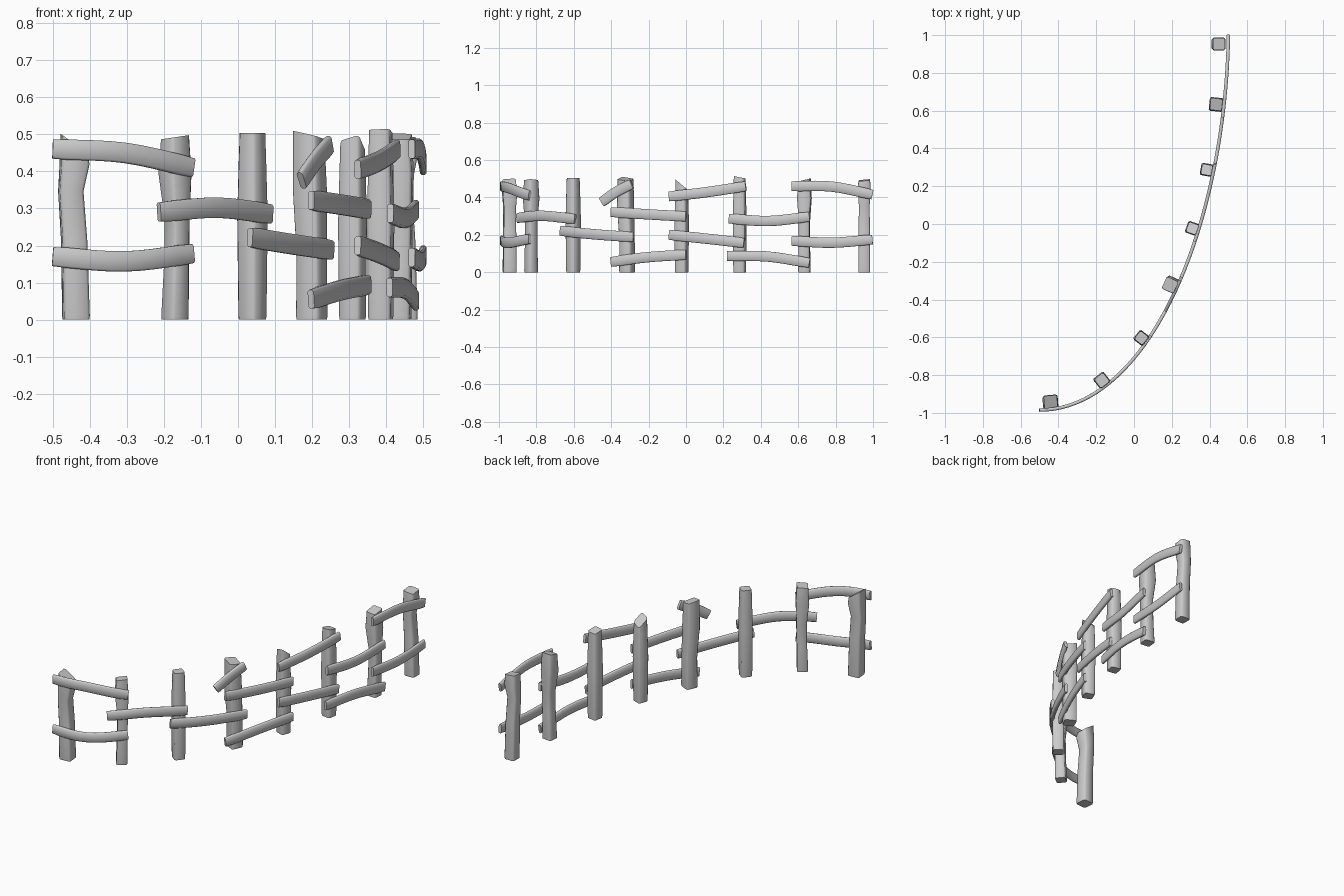
import bpy, bmesh, math
from mathutils import Vector

if "Cube" in bpy.data.objects:
    bpy.data.objects.remove(bpy.data.objects["Cube"])


def section(a, b, c):
    """Chamfered rectangle with half sizes a, b and chamfer c."""
    return [(a, -b + c), (a, b - c), (a - c, b), (-a + c, b),
            (-a, b - c), (-a, -b + c), (-a + c, -b), (a - c, -b)]


def loft(name, rings):
    bm = bmesh.new()
    vs = [[bm.verts.new(p) for p in r] for r in rings]
    n = len(rings[0])
    for r, s in zip(vs, vs[1:]):
        for i in range(n):
            j = (i + 1) % n
            bm.faces.new((r[i], r[j], s[j], s[i]))
    bm.faces.new(vs[0][::-1])
    bm.faces.new(vs[-1])
    bmesh.ops.recalc_face_normals(bm, faces=bm.faces)
    me = bpy.data.meshes.new(name)
    bm.to_mesh(me)
    bm.free()
    ob = bpy.data.objects.new(name, me)
    bpy.context.collection.objects.link(ob)
    bpy.ops.object.select_all(action='DESELECT')
    ob.select_set(True)
    bpy.context.view_layer.objects.active = ob
    bpy.ops.object.shade_smooth_by_angle(angle=math.radians(50))


def fence_point(t):
    """Point of the curved fence line at angle t."""
    x = -0.5 + math.cos(t) - 0.017 * math.sin(2 * t) * math.cos(t)
    return Vector((x, 1 - 1.985 * math.sin(t), 0))


def spline(vals, u):
    """Catmull-Rom through evenly spaced values."""
    n = len(vals) - 1
    i = min(int(u * n), n - 1)
    f = u * n - i
    p1, p2 = vals[i], vals[i + 1]
    p0 = vals[i - 1] if i > 0 else 2 * p1 - p2
    p3 = vals[i + 2] if i + 2 <= n else 2 * p2 - p1
    return 0.5 * (2 * p1 + (p2 - p0) * f + (2 * p0 - 5 * p1 + 4 * p2 - p3) * f ** 2
                  + (3 * p1 - p0 - 3 * p2 + p3) * f ** 3)


def rail(k, y0, y1, zs, h=0.055, steps=10):
    t0, t1 = (math.asin(min(1, (1 - y) / 1.985)) for y in (y0, y1))
    pts = []
    for i in range(steps + 1):
        u = i / steps
        p = fence_point(t0 + (t1 - t0) * u)
        p.z = spline(zs, u)
        pts.append(p)
    rings = []
    for i, p in enumerate(pts):
        d = (pts[min(i + 1, steps)] - pts[max(i - 1, 0)]).normalized()
        side = d.cross(Vector((0, 0, 1))).normalized()
        up = side.cross(d)
        half = h / 2 * (0.93 if i in (0, steps) else 1)
        rings.append([p + side * a + up * b for a, b in section(0.009, half, 0.005)])
    loft(f"rail_{k}", rings)


def post(k, x, y, ang, w, top, tilt, levels):
    """levels: (height fraction, dx, dy, width scale)"""
    ca, sa = math.cos(math.radians(ang)), math.sin(math.radians(ang))
    rings = []
    for f, dx, dy, s in levels:
        ring = []
        for a, b in section(w / 2 * s, w / 2 * s, 0.007):
            ox, oy = a * ca - b * sa, a * sa + b * ca
            z = f * top + (tilt[0] * ox + tilt[1] * oy if f == 1 else 0)
            ring.append(Vector((x + dx + ox, y + dy + oy, z)))
        rings.append(ring)
    loft(f"post_{k}", rings)


# Bend styles of the posts
straight = [(0, 0, 0, 0.97), (0.02, 0, 0, 1), (0.55, 0, 0, 1.08), (0.85, 0, 0, 0.98), (1, 0, 0, 0.92)]
bent = [(0, 0, 0, 0.97), (0.02, 0, 0, 1), (0.45, -0.005, 0, 0.95), (0.73, -0.014, 0, 0.92),
        (0.88, -0.004, 0, 1.08), (1, -0.004, 0, 1)]
flared = [(0, 0, 0, 1), (0.02, 0, 0, 1.03), (0.3, 0.004, 0, 0.95), (0.55, 0.006, 0, 0.95),
          (0.8, 0, 0, 1.22), (1, 0, 0, 1.05)]
leaning = [(0, 0, 0, 0.97), (0.02, 0, 0, 1), (0.35, 0, 0, 0.97), (0.7, -0.005, -0.008, 1.08), (1, -0.008, -0.008, 1)]

# Posts along the inside of the curve
post(1, -0.437, -0.943, 5, 0.07, 0.475, (-0.7, 0), bent)
post(2, -0.17, -0.828, 38, 0.057, 0.492, (0.15, 0), flared)
post(3, 0.039, -0.603, 52, 0.06, 0.504, (0, 0), straight)
post(4, 0.199, -0.315, 65, 0.068, 0.498, (-0.25, -0.05), leaning)
post(5, 0.309, -0.023, 70, 0.06, 0.468, (0, -0.85), straight)
post(6, 0.385, 0.287, 80, 0.061, 0.508, (0, -0.2), straight)
post(7, 0.435, 0.633, 84, 0.06, 0.494, (0, 0.25), flared)
post(8, 0.453, 0.953, 90, 0.063, 0.492, (-0.1, 0.1), bent)

# Rails along the outside: y range and heights
rails = [
    (-0.985, -0.835, (0.46, 0.45, 0.41)), (-0.985, -0.835, (0.17, 0.157, 0.178)),
    (-0.9, -0.592, (0.29, 0.302, 0.285)), (-0.67, -0.28, (0.222, 0.203, 0.188)),
    (-0.45, -0.29, (0.375, 0.43, 0.472)), (-0.4, 0.0, (0.322, 0.31, 0.298)),
    (-0.4, 0.0, (0.055, 0.08, 0.094)), (-0.09, 0.32, (0.405, 0.428, 0.46)),
    (-0.09, 0.31, (0.2, 0.18, 0.157)), (0.23, 0.66, (0.287, 0.274, 0.297)),
    (0.22, 0.66, (0.087, 0.084, 0.05)), (0.565, 0.997, (0.46, 0.458, 0.415)),
    (0.565, 0.997, (0.168, 0.158, 0.175)),
]
for k, (y0, y1, zs) in enumerate(rails, 1):
    rail(k, y0, y1, zs)
